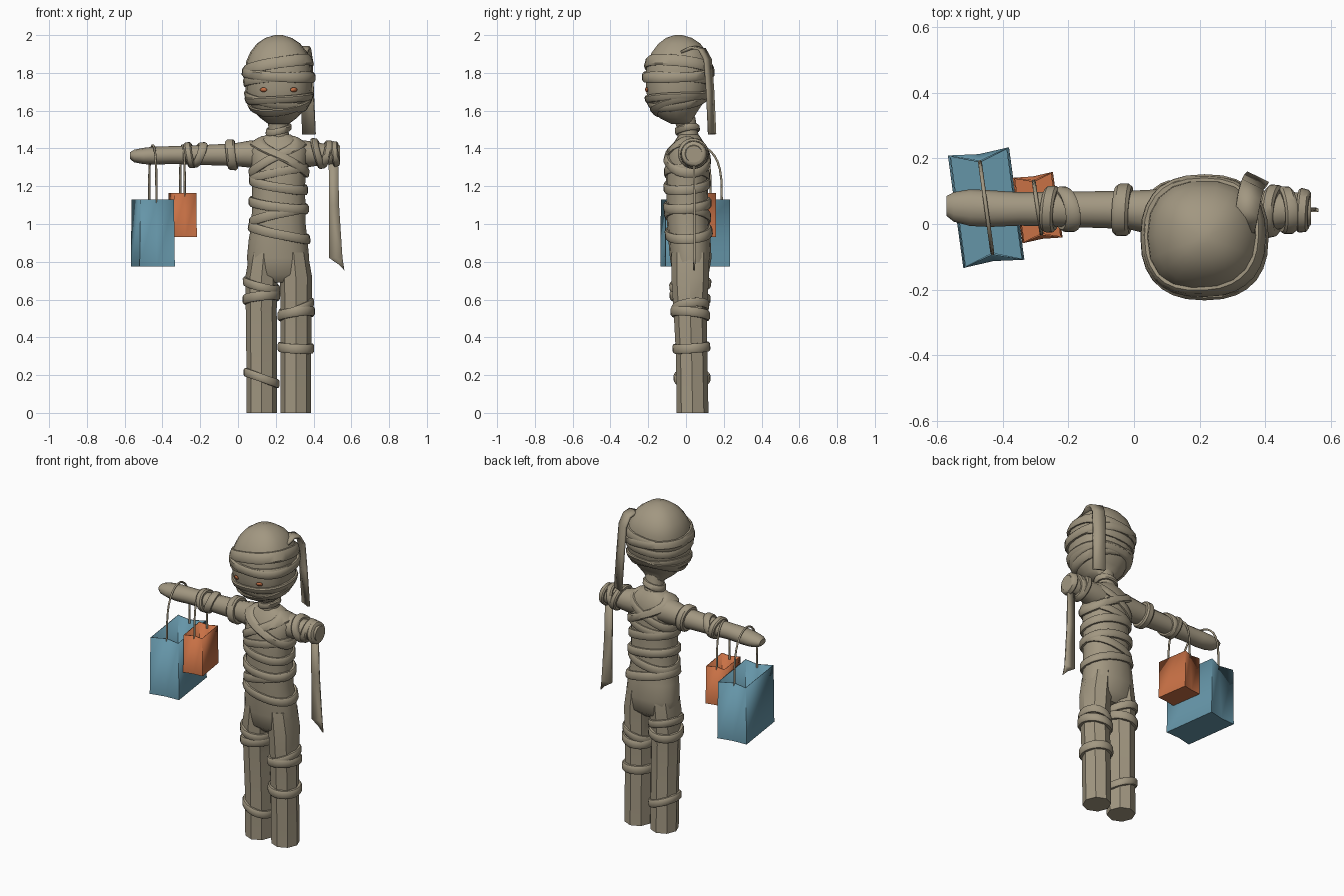
import bpy, bmesh, math
from mathutils import Vector

if "Cube" in bpy.data.objects:
    bpy.data.objects.remove(bpy.data.objects["Cube"])


def material(name, rgb):
    m = bpy.data.materials.new(name)
    m.diffuse_color = (*rgb, 1)
    m.use_nodes = True
    m.node_tree.nodes["Principled BSDF"].inputs["Base Color"].default_value = m.diffuse_color
    return m


TAN = material("bandage tan", (0.36, 0.31, 0.22))
BLUE = material("bag blue", (0.13, 0.30, 0.39))
ORANGE = material("bag orange", (0.58, 0.165, 0.06))


def make(name, verts, faces, mat, solid=0):
    me = bpy.data.meshes.new(name)
    me.from_pydata([tuple(v) for v in verts], [], faces)
    bm = bmesh.new()
    bm.from_mesh(me)
    bmesh.ops.recalc_face_normals(bm, faces=bm.faces)
    bm.to_mesh(me)
    bm.free()
    me.materials.append(mat)
    ob = bpy.data.objects.new(name, me)
    bpy.context.collection.objects.link(ob)
    if solid:
        mod = ob.modifiers.new("thickness", 'SOLIDIFY')
        mod.thickness, mod.offset = solid, -1 if mat != TAN else 0
    return ob


class Limb:
    """Loft of superelliptic sections (t, c1, c2, r1, r2) along z, or along x."""

    def __init__(self, secs, axis='z', p=2.0):
        self.secs, self.axis, self.p = sorted(secs), axis, p

    def point(self, t, th, off=0.0):
        s = self.secs
        t = min(max(t, s[0][0]), s[-1][0])
        for a, b in zip(s, s[1:]):
            if t <= b[0]:
                break
        k = (t - a[0]) / (b[0] - a[0])
        c1, c2, r1, r2 = [u + (v - u) * k for u, v in zip(a[1:], b[1:])]
        c, q = math.cos(th), math.sin(th)
        e = 2 / self.p
        u = c1 + (r1 + off) * math.copysign(abs(c) ** e, c)
        v = c2 + (r2 + off) * math.copysign(abs(q) ** e, q)
        return Vector((u, v, t)) if self.axis == 'z' else Vector((t, v, u))

    def build(self, name, n):
        vs = [self.point(s[0], 2 * math.pi * i / n) for s in self.secs for i in range(n)]
        m = len(self.secs)
        fs = [(j * n + i, j * n + (i + 1) % n, (j + 1) * n + (i + 1) % n, (j + 1) * n + i)
              for j in range(m - 1) for i in range(n)]
        fs += [tuple(range(n)), tuple(range((m - 1) * n, m * n))]
        return make(name, vs, fs, TAN)

    def band(self, name, t0, a, b, w, off=0.014, n=28):
        """Wrapped strip; a tilts it sideways, b tilts it front to back."""
        prof = [(-.5, -.02), (-.5, .6 * off), (-.3, off), (.3, off), (.5, .6 * off), (.5, -.02)]
        k = len(prof)
        vs = []
        for i in range(n):
            th = 2 * math.pi * i / n
            t = t0 + a * math.cos(th) + b * math.sin(th)
            for dt, o in prof:
                q = self.point(t + dt * w, th, o)
                # keep the strip's full width past the end of the loft
                vs.append(q)
        fs = [(i * k + j, i * k + (j + 1) % k, (i + 1) % n * k + (j + 1) % k, (i + 1) % n * k + j)
              for i in range(n) for j in range(k)]
        return make(name, vs, fs, TAN)


# Body parts
head = Limb([(1.53, .215, -.02, .055, .06), (1.56, .215, -.05, .095, .09),
             (1.60, .215, -.055, .135, .12), (1.65, .215, -.05, .162, .15),
             (1.71, .215, -.045, .175, .17), (1.80, .215, -.04, .178, .175),
             (1.86, .215, -.037, .172, .168), (1.91, .215, -.035, .15, .147),
             (1.955, .215, -.035, .115, .112), (1.985, .215, -.037, .07, .07),
             (2.0, .215, -.04, .02, .02)], p=2.4)
neck = Limb([(1.42, .215, .015, .07, .065), (1.49, .215, .01, .052, .052),
             (1.57, .215, -.01, .06, .058)])
torso = Limb([(.69, .215, .025, .11, .05), (.73, .215, .025, .155, .095),
              (.82, .212, .025, .165, .11), (.92, .212, .018, .155, .112),
              (1.0, .215, .01, .143, .11), (1.2, .215, .005, .14, .11),
              (1.33, .215, .005, .148, .11), (1.39, .215, .01, .155, .098),
              (1.43, .215, .015, .135, .08), (1.455, .215, .015, .095, .065),
              (1.475, .215, .015, .06, .05)], p=2.2)
legs = {}
for side, x in (("left", .125), ("right", .306)):
    s = 1 if x < .2 else -1
    legs[side] = Limb([(0, x, .035, .081, .084), (.3, x, .03, .081, .083),
                       (.55, x - .002 * s, .022, .082, .088), (.72, x, .022, .086, .1),
                       (.85, x + .012 * s, .022, .075, .1)])
arm = Limb([(-.572, 1.362, .055, .018, .03), (-.55, 1.36, .052, .033, .045),
            (-.50, 1.36, .05, .043, .056), (-.44, 1.362, .047, .048, .056),
            (-.35, 1.365, .046, .047, .051), (-.2, 1.365, .045, .052, .054),
            (-.02, 1.367, .043, .06, .058), (.06, 1.37, .035, .071, .07),
            (.16, 1.37, .02, .08, .085)], axis='x')
stump = Limb([(.28, 1.37, .02, .08, .085), (.37, 1.37, .037, .07, .068),
              (.45, 1.37, .042, .056, .056), (.52, 1.37, .042, .054, .054),
              (.54, 1.37, .042, .045, .045)], axis='x')
head.build("head", 18)
neck.build("neck", 12)
torso.build("torso", 16)
arm.build("outstretched_arm", 12)
stump.build("short_arm", 12)
for side, leg in legs.items():
    leg.build(side + "_leg", 8)

# Wrapped bandages: position, side tilt, front tilt, width, lift
wraps = [
    (head, "head_wrap", [(1.835, .03, -.02, .06, .014), (1.79, -.015, .012, .05, .018),
                         (1.765, .015, -.012, .045, .011), (1.665, .012, .008, .04, .016),
                         (1.65, -.03, .02, .045, .012), (1.635, .02, .045, .04, .015)]),
    (neck, "neck_wrap", [(1.5, .012, .01, .035, .014)]),
    (torso, "torso_wrap", [(.955, -.035, .01, .05, .016), (1.045, .035, -.01, .05, .014),
                           (1.10, -.02, .012, .05, .018), (1.205, -.025, .012, .05, .015),
                           (1.265, .03, -.01, .045, .012), (1.355, -.085, -.01, .05, .018),
                           (1.355, .085, -.01, .05, .014)]),
    (legs["left"], "left_leg_wrap", [(.675, -.022, .01, .045, .014), (.61, .01, -.01, .05, .016),
                                     (.185, -.03, .0, .045, .014)]),
    (legs["right"], "right_leg_wrap", [(.555, .03, .012, .045, .012), (.525, .012, -.01, .05, .017),
                                       (.345, -.004, .006, .05, .016)]),
    (arm, "arm_wrap", [(-.035, -.008, .004, .05, .022), (-.21, .022, -.012, .045, .015),
                       (-.255, -.012, .006, .04, .018)]),
    (stump, "short_arm_wrap", [(.425, -.02, .006, .04, .02), (.465, .016, -.006, .04, .017),
                               (.518, -.006, .004, .036, .014)]),
]
for limb, name, rows in wraps:
    for i, row in enumerate(rows):
        limb.band(f"{name}_{i + 1}", *row)

# Eyes: thin ovals lying on the face
for name, sgn in (("left_eye", -1), ("right_eye", 1)):
    th0 = math.radians(-90 + 22.5 * sgn)
    oval = [head.point(1.711 + .012 * math.sin(t), th0 + .11 * math.cos(t), .004)
            for t in [2 * math.pi * i / 16 for i in range(16)]]
    make(name, oval, [tuple(range(16))], ORANGE, .004)


# Loose hanging strips
def strip(name, left, right, thick):
    n = len(left)
    return make(name, left + right, [(i, i + 1, n + i + 1, n + i) for i in range(n - 1)], TAN, thick)


strip("arm_strip",
      [(.48, .042, 1.34), (.482, .045, 1.1), (.483, .046, .82), (.535, .042, .785)],
      [(.53, .042, 1.34), (.535, .045, 1.1), (.553, .046, .82), (.563, .042, .755)], .01)
path = [Vector(p) for p in ((.335, -.01, 1.91), (.345, .04, 1.935), (.352, .085, 1.925), (.36, .115, 1.87),
                            (.366, .128, 1.7), (.376, .138, 1.475))]
half = Vector((.033, -.016, 0))
strip("head_strip", [p - half for p in path], [p + half for p in path], .014)


# Shopping bags: open top, folded-in ends, one handle looped over the arm
def bag(name, mat, cx, cy, hs, hl, z0, z1, fold, deg):
    r = math.radians(deg)
    u, v = Vector((math.cos(r), math.sin(r), 0)), Vector((-math.sin(r), math.cos(r), 0))

    def ring(z, k, f):
        c = Vector((cx, cy, z))
        return [c + u * (a * hs * k) + v * b for a, b in
                ((-1, -hl), (0, f - hl), (1, -hl), (1, hl), (0, hl - f), (-1, hl))]
    vs = ring(z0, 1, fold * .3) + ring(z1, .95, fold)
    fs = [(i, (i + 1) % 6, 6 + (i + 1) % 6, 6 + i) for i in range(6)]
    fs += [(0, 1, 4, 5), (1, 2, 3, 4)]
    make(name, vs, fs, mat, .006)
    cu = bpy.data.curves.new(name + "_handle", 'CURVE')
    cu.dimensions, cu.bevel_depth, cu.bevel_resolution = '3D', .006, 1
    sp = cu.splines.new('POLY')
    n = 17
    sp.points.add(n - 1)
    for i, pt in enumerate(sp.points):
        t = math.pi * i / (n - 1)
        q = Vector((cx, cy, z1 - .02)) + v * ((hl - fold - .004) * math.cos(t))
        q.z += (1.437 - z1) * max(math.sin(t), 0) ** .55
        pt.co = (*q, 1)
    cu.materials.append(TAN)
    ob = bpy.data.objects.new(name + "_handle", cu)
    bpy.context.collection.objects.link(ob)


bag("large_bag", BLUE, -.451, .05, .094, .173, .775, 1.13, .028, 7.8)
bag("small_bag", ORANGE, -.294, .05, .062, .101, .93, 1.165, .016, 8.5)

# Smooth shading with sharp edges kept
for ob in bpy.context.scene.objects:
    if ob.type == 'MESH':
        ob.select_set(True)
        bpy.context.view_layer.objects.active = ob
bpy.ops.object.shade_smooth_by_angle(angle=math.radians(40))
